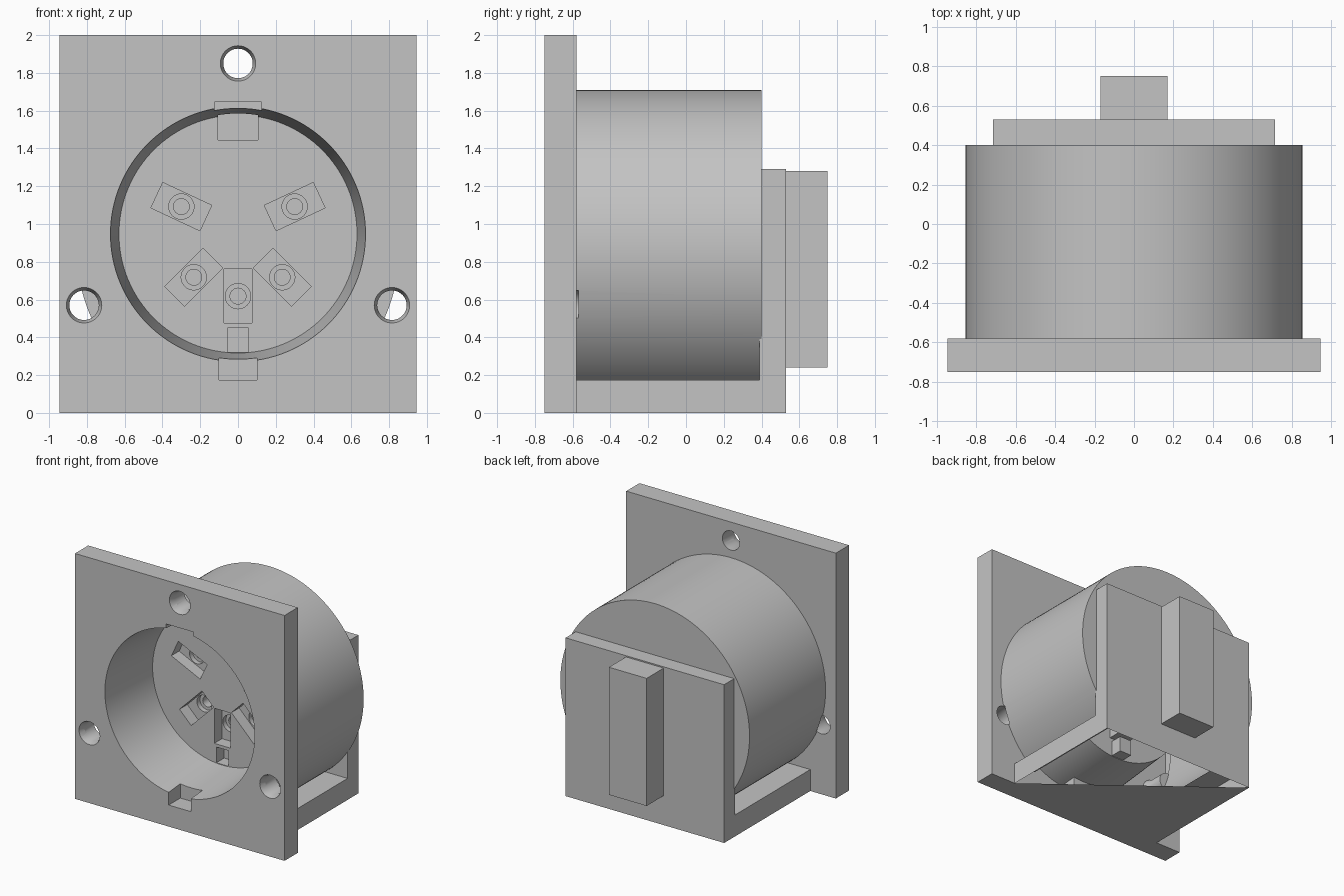
import bpy
import bmesh
from math import radians
from mathutils import Matrix, Vector

cube = bpy.data.objects.get("Cube")
if cube:
    bpy.data.objects.remove(cube, do_unlink=True)

grey = bpy.data.materials.new("plain grey")
grey.use_nodes = True
colour = (0.55, 0.55, 0.55, 1)
grey.diffuse_color = colour
grey.node_tree.nodes["Principled BSDF"].inputs["Base Color"].default_value = colour

FRONT, PLATE_BACK, FLOOR = -0.75, -0.58, -0.2
BORE_Z = 0.947


def finish(name, bm):
    bmesh.ops.recalc_face_normals(bm, faces=bm.faces)
    mesh = bpy.data.meshes.new(name)
    bm.to_mesh(mesh)
    bm.free()
    mesh.materials.append(grey)
    obj = bpy.data.objects.new(name, mesh)
    bpy.context.collection.objects.link(obj)
    return obj


def box(name, x0, x1, y0, y1, z0, z1, turn=0):
    """Box between limits, turned about its own y axis."""
    bm = bmesh.new()
    place = (Matrix.Translation(((x0 + x1) / 2, (y0 + y1) / 2, (z0 + z1) / 2))
             @ Matrix.Rotation(radians(turn), 4, 'Y')
             @ Matrix.Diagonal((x1 - x0, y1 - y0, z1 - z0, 1)))
    bmesh.ops.create_cube(bm, size=1, matrix=place)
    return finish(name, bm)


def round_part(name, x, z, y0, y1, r0, r1, sides=48):
    """Cylinder or cone along y, r0 at the front and r1 at the back."""
    bm = bmesh.new()
    place = Matrix.Translation((x, (y0 + y1) / 2, z)) @ Matrix.Rotation(radians(-90), 4, 'X')
    bmesh.ops.create_cone(bm, cap_ends=True, segments=sides, radius1=r0, radius2=r1,
                          depth=y1 - y0, matrix=place)
    return finish(name, bm)


def combine(target, tool, operation):
    mod = target.modifiers.new("combine", 'BOOLEAN')
    mod.operation = operation
    mod.solver = 'EXACT'
    mod.object = tool
    bpy.context.view_layer.objects.active = target
    bpy.ops.object.modifier_apply(modifier=mod.name)
    bpy.data.objects.remove(tool, do_unlink=True)


def cut(tool):
    combine(housing, tool, 'DIFFERENCE')


# Face plate
housing = box("socket_housing", -0.945, 0.945, FRONT, PLATE_BACK, 0, 2)

# L-shaped bracket: base block and rear plate from one side profile
bm = bmesh.new()
profile = [(-0.65, 0), (0.53, 0), (0.53, 1.29), (0.39, 1.29), (0.39, 0.175), (-0.65, 0.175)]
side = bm.faces.new([bm.verts.new((-0.715, y, z)) for y, z in profile])
moved = bmesh.ops.extrude_face_region(bm, geom=[side])["geom"]
bmesh.ops.translate(bm, vec=(1.43, 0, 0),
                    verts=[v for v in moved if isinstance(v, bmesh.types.BMVert)])
combine(housing, finish("bracket", bm), 'UNION')

# Barrel
combine(housing, round_part("barrel", 0, 0.857, -0.65, 0.4, 0.853, 0.853, 128), 'UNION')

# Tapered socket bore
cut(round_part("bore", 0, BORE_Z, FRONT - 0.01, FLOOR, 0.676, 0.63, 128))

# Keyways at the rim and on the socket floor
cut(box("top_notch", -0.125, 0.125, FRONT - 0.1, FRONT + 0.12, 1.4, 1.645))
cut(box("bottom_notch", -0.1, 0.1, FRONT - 0.1, FRONT + 0.15, 0.175, 0.45))
cut(box("top_floor_slot", -0.105, 0.105, FLOOR - 0.1, FLOOR + 0.1, 1.445, 1.585))
cut(box("bottom_floor_slot", -0.055, 0.055, FLOOR - 0.1, FLOOR + 0.1, 0.322, 0.45))

# Countersunk mounting holes
for x, z in [(0, 1.85), (-0.815, 0.57), (0.815, 0.57)]:
    cut(round_part("screw_hole", x, z, FRONT - 0.1, PLATE_BACK + 0.012, 0.078, 0.078))
    cut(round_part("countersink", x, z, FRONT - 0.01, FRONT + 0.05, 0.097, 0.078))

# Contact slots, each with a stepped pin hole
contacts = [(0, 0.618, 90), (-0.234, 0.718, -45), (0.234, 0.718, 45),
            (-0.3, 1.092, 25), (0.3, 1.092, -25)]
for x, z, turn in contacts:
    cut(box("contact_slot", x - 0.143, x + 0.143, FLOOR - 0.1, FLOOR + 0.1,
            z - 0.074, z + 0.074, turn))
    cut(round_part("pin_seat", x, z, FLOOR + 0.05, FLOOR + 0.14, 0.067, 0.067, 32))
    cut(round_part("pin_hole", x, z, FLOOR + 0.05, FLOOR + 0.3, 0.042, 0.042, 32))

# Underside: plate edge closed, base block closed along one diagonal half
bm = bmesh.new()
bm.from_mesh(housing.data)
under = [f for f in bm.faces if all(v.co.z < 0.002 for v in f.verts)]
bmesh.ops.delete(bm, geom=under, context='FACES')
for outline in ([(-0.945, FRONT), (-0.945, PLATE_BACK), (0.945, PLATE_BACK), (0.945, FRONT)],
                [(-0.715, PLATE_BACK), (-0.715, 0.53), (0.715, PLATE_BACK)]):
    face = bm.faces.new([bm.verts.new((x, y, 0)) for x, y in outline])
    face.normal_update()
    if face.normal.dot(Vector((0, 0, 1))) > 0:
        face.normal_flip()
bm.to_mesh(housing.data)
bm.free()

# Rear rib
box("rear_rib", -0.17, 0.17, 0.5, 0.75, 0.24, 1.28)

# Smooth round walls, sharp edges
bpy.ops.object.select_all(action='DESELECT')
housing.select_set(True)
bpy.context.view_layer.objects.active = housing
bpy.ops.object.shade_smooth_by_angle(angle=radians(25))
